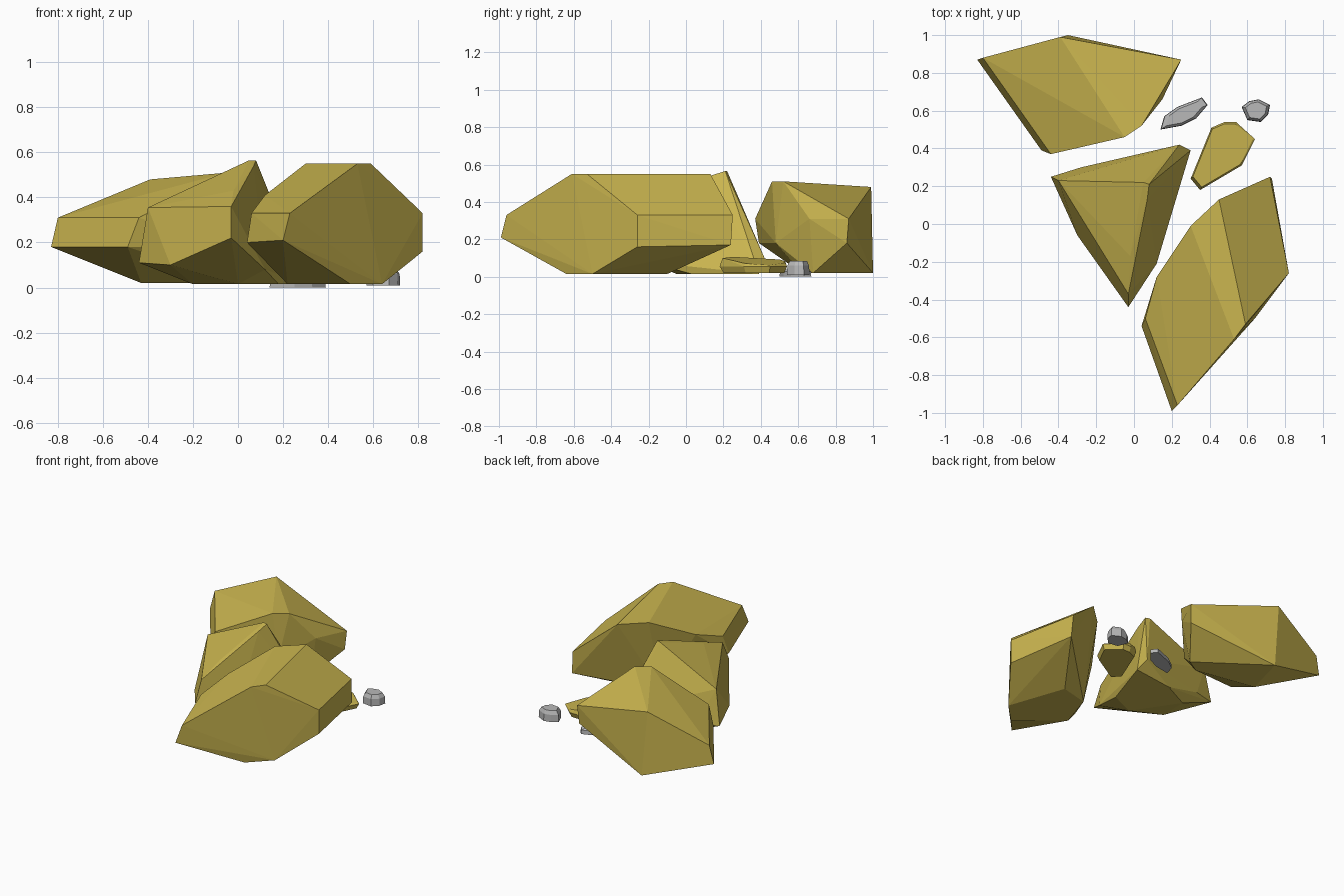
import bpy
import bmesh
from math import radians

default_cube = bpy.data.objects.get("Cube")
if default_cube:
    bpy.data.objects.remove(default_cube, do_unlink=True)


def make_material(name, colour):
    material = bpy.data.materials.new(name)
    material.use_nodes = True
    material.diffuse_color = colour
    shader = material.node_tree.nodes["Principled BSDF"]
    shader.inputs["Base Color"].default_value = colour
    shader.inputs["Roughness"].default_value = 0.9
    return material


def ring(height, outline):
    """Lift a flat outline to one height."""
    return [(x, y, height) for x, y in outline]


def shrink(outline, factor):
    """Scale an outline about its own middle."""
    middle_x = sum(x for x, y in outline) / len(outline)
    middle_y = sum(y for x, y in outline) / len(outline)
    return [(middle_x + (x - middle_x) * factor,
             middle_y + (y - middle_y) * factor) for x, y in outline]


def make_rock(name, material, *corner_groups):
    """Wrap the corner groups of a rock in a faceted convex skin."""
    bm = bmesh.new()
    for group in corner_groups:
        for corner in group:
            bm.verts.new(corner)
    bmesh.ops.convex_hull(bm, input=bm.verts[:])
    loose = [vert for vert in bm.verts if not vert.link_faces]
    bmesh.ops.delete(bm, geom=loose, context="VERTS")
    bmesh.ops.dissolve_limit(bm, angle_limit=radians(2),
                             verts=bm.verts[:], edges=bm.edges[:])
    bmesh.ops.recalc_face_normals(bm, faces=bm.faces[:])
    mesh = bpy.data.meshes.new(name)
    bm.to_mesh(mesh)
    bm.free()
    mesh.materials.append(material)
    rock = bpy.data.objects.new(name, mesh)
    bpy.context.collection.objects.link(rock)
    return rock


sandstone = make_material("ochre stone", (0.6, 0.47, 0.08, 1))
pebble_grey = make_material("pebble grey", (0.48, 0.48, 0.48, 1))

# Large front boulder: flat crown, sloping shoulders, undercut base
crown = ring(.55, [(.53, -.61), (.59, -.53), (.45, .13), (.3, -.01)])
shoulder = ring(.33, [(.23, -.96), (.82, -.26), (.72, .25), (.06, -.5)])
flank = [(.12, -.28, .41), (.2, -.99, .21), (.04, -.54, .2),
         (.82, -.26, .16), (.73, .24, .17)]
base = ring(.015, [(.5, -.64), (.64, -.5), (.5, -.1), (.3, -.15), (.22, -.4)])
make_rock("front_boulder", sandstone, crown, shoulder, flank, base)

# Wide back boulder
crown = [(-.39, .99, .48), (-.05, .46, .51), (.04, .52, .51)]
shoulder = ring(.31, [(-.8, .88), (-.44, .37), (.15, .66), (.25, .87)])
flank = ring(.18, [(-.83, .87), (-.49, .39), (-.02, .48), (.24, .86)])
base = ring(.02, [(-.43, .7), (-.35, 1), (0, .62), (.1, .68)])
make_rock("back_boulder", sandstone, crown, shoulder, flank, base)

# Middle boulder: leaning ridge with a pointed front
crown = [(.05, .22, .565), (.08, .21, .565), (.07, .13, .54)]
ridge = [(-.4, .23, .355), (-.03, -.37, .36), (-.02, -.17, .43)]
flank = [(-.03, -.44, .22), (-.3, -.06, .1), (-.44, .25, .11),
         (.12, -.21, .08), (.24, .42, .1), (-.28, .3, .1)]
base = ring(.015, [(0, -.05), (.18, .03), (.3, .39), (0, .35), (-.2, .25)])
make_rock("middle_boulder", sandstone, crown, ridge, flank, base)

# Low slab whose top tilts down toward the left side
slab = [(.3, .24), (.41, .51), (.48, .54), (.54, .54),
        (.64, .45), (.57, .31), (.35, .18)]
tilted_top = [(x, y, .15 - x * .14) for x, y in shrink(slab, .93)]
make_rock("low_slab", sandstone, tilted_top, ring(.055, slab),
          ring(.02, shrink(slab, .9)))

# Grey pebbles: a wide foot, a waist and a smaller top
flat_pebble = [(.14, .5), (.16, .57), (.23, .62), (.36, .67),
               (.39, .63), (.33, .56), (.25, .52)]
round_pebble = [(.57, .62), (.61, .65), (.66, .66), (.72, .63),
                (.71, .58), (.67, .54), (.6, .55)]
for name, outline, height in (("flat_pebble", flat_pebble, .04),
                              ("round_pebble", round_pebble, .085)):
    foot = 0 if name == "flat_pebble" else .01
    make_rock(name, pebble_grey, ring(foot, outline),
              ring(height * .7, shrink(outline, .97)),
              ring(height, shrink(outline, .75)))
